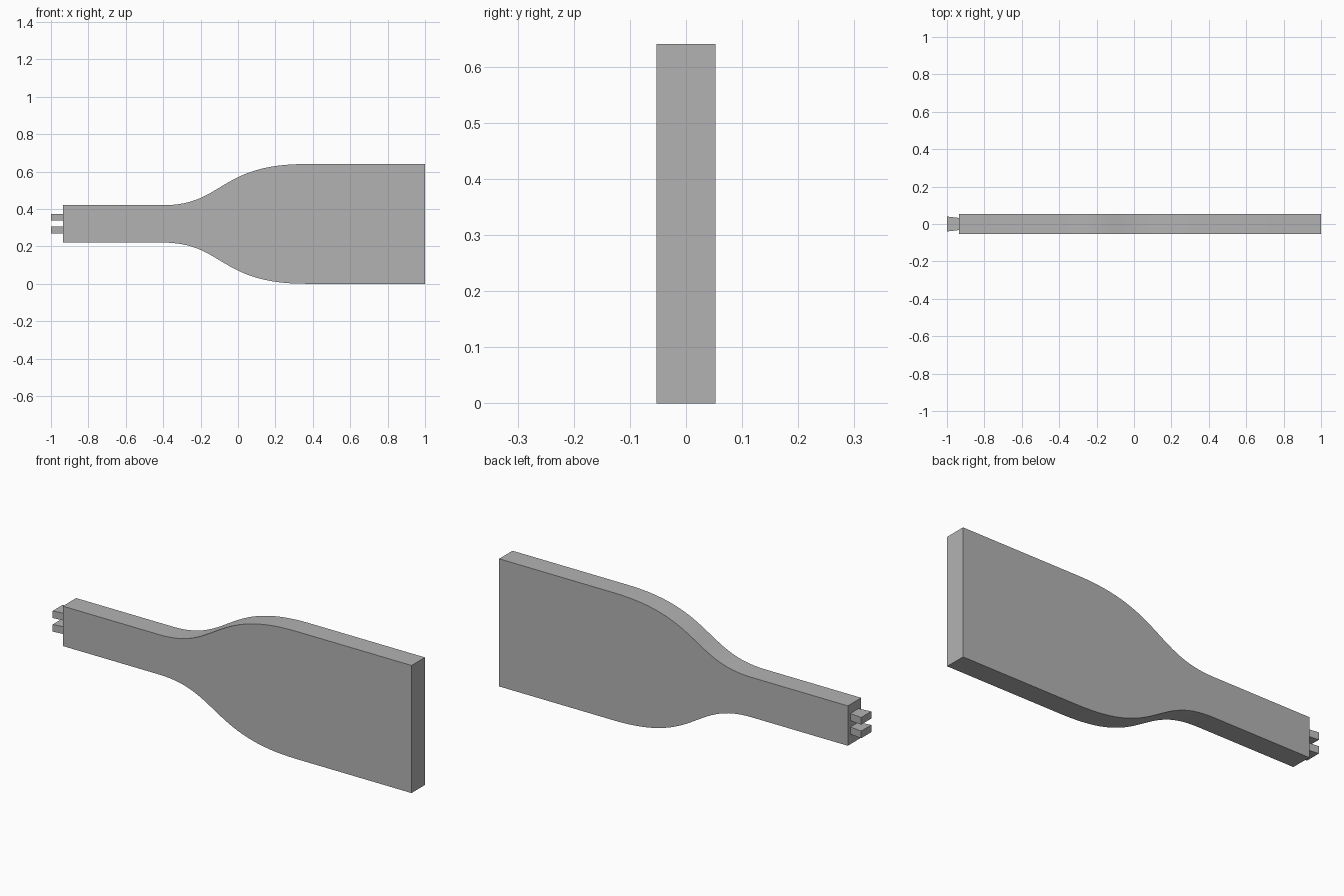
import bpy
import bmesh
from mathutils import Vector
from mathutils.geometry import interpolate_bezier

cube = bpy.data.objects.get("Cube")
if cube:
    bpy.data.objects.remove(cube, do_unlink=True)

MID_Z = 0.32
HALF_DEPTH = 0.053

grey = bpy.data.materials.new("plain_grey")
grey.use_nodes = True
colour = (0.45, 0.45, 0.45, 1)
grey.diffuse_color = colour
grey.node_tree.nodes["Principled BSDF"].inputs["Base Color"].default_value = colour


def extruded(name, outline, direction):
    """Make a solid by sweeping a flat outline along a direction."""
    bm = bmesh.new()
    face = bm.faces.new([bm.verts.new(p) for p in outline])
    swept = bmesh.ops.extrude_face_region(bm, geom=[face])
    verts = [g for g in swept["geom"] if isinstance(g, bmesh.types.BMVert)]
    bmesh.ops.translate(bm, verts=verts, vec=direction)
    bmesh.ops.recalc_face_normals(bm, faces=bm.faces)
    mesh = bpy.data.meshes.new(name)
    bm.to_mesh(mesh)
    bm.free()
    mesh.materials.append(grey)
    obj = bpy.data.objects.new(name, mesh)
    bpy.context.collection.objects.link(obj)
    return obj


# Body: narrow neck flowing into a wide blade, mirrored about its centre line
shoulder = interpolate_bezier(Vector((-0.4, 0, 0.1)), Vector((-0.08, 0, 0.1)),
                              Vector((-0.1, 0, 0.32)), Vector((0.36, 0, 0.32)), 33)
upper = [Vector((-0.935, 0, 0.1)), *shoulder, Vector((1, 0, 0.32))]
lower = [Vector((p.x, 0, -p.z)) for p in reversed(upper)]
outline = [p + Vector((0, -HALF_DEPTH, MID_Z)) for p in upper + lower]
body = extruded("body", outline, (0, 2 * HALF_DEPTH, 0))

# Smooth curved edges, crisp corners
bpy.ops.object.select_all(action="DESELECT")
body.select_set(True)
bpy.context.view_layer.objects.active = body
bpy.ops.object.shade_smooth_by_angle(angle=0.5)

# Two flat prongs that flare towards their tips
for name, z in (("lower_prong", 0.27), ("upper_prong", 0.338)):
    plan = [(-1, -0.04, z), (-0.93, -0.032, z), (-0.93, 0.032, z), (-1, 0.04, z)]
    extruded(name, plan, (0, 0, 0.036))
